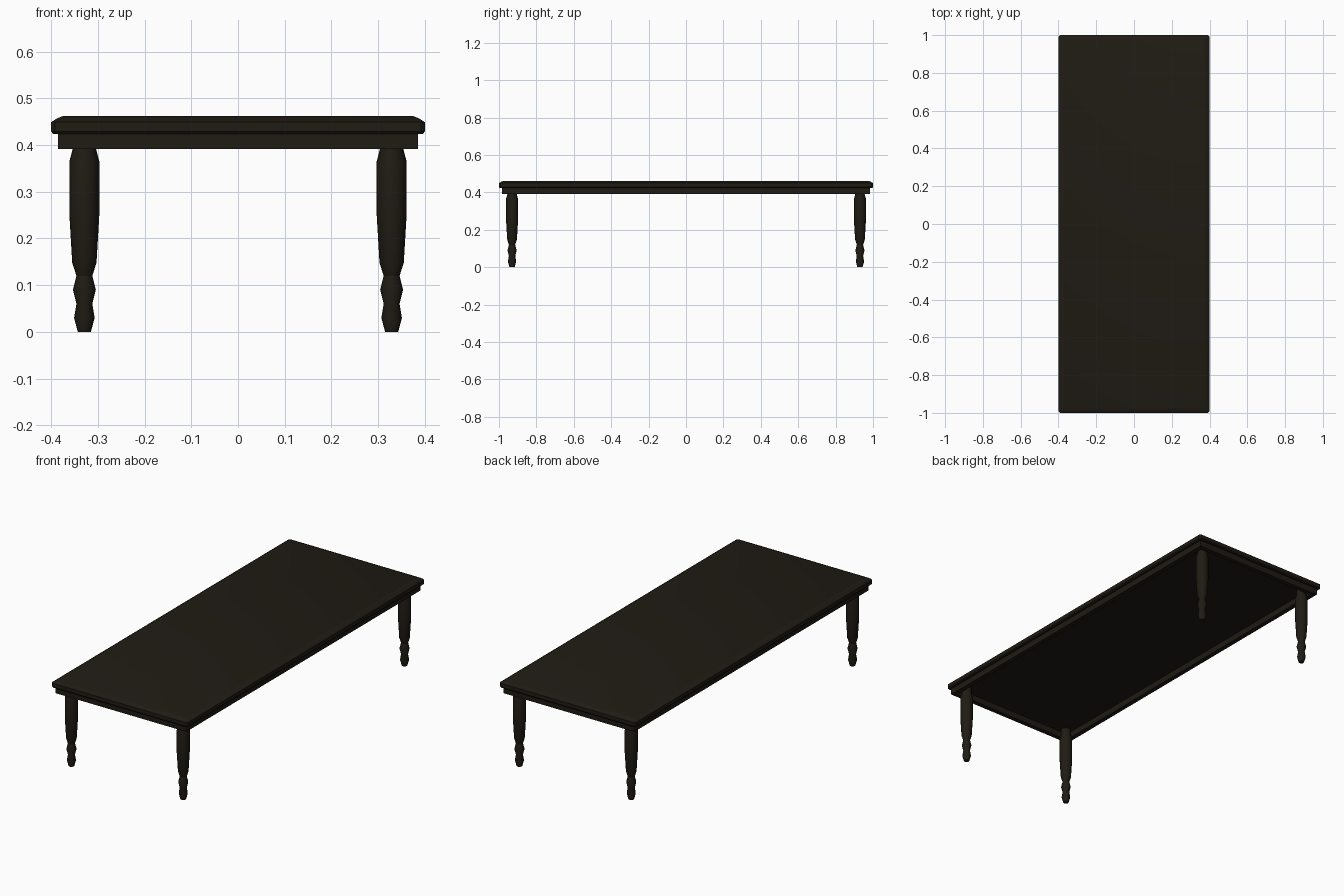
import bpy, bmesh, math

if "Cube" in bpy.data.objects:
    bpy.data.objects.remove(bpy.data.objects["Cube"])

wood = bpy.data.materials.new("dark_wood")
wood.diffuse_color = (0.014, 0.011, 0.007, 1)
wood.use_nodes = True
wood.node_tree.nodes["Principled BSDF"].inputs["Base Color"].default_value = wood.diffuse_color


def loft(name, rings, hollow=False, smooth=30):
    """Skin a stack of matching rings; cap the ends or close into a loop."""
    bm = bmesh.new()
    loops = [[bm.verts.new(p) for p in ring] for ring in rings]
    pairs = list(zip(loops, loops[1:]))
    if hollow:
        pairs.append((loops[-1], loops[0]))
    else:
        bm.faces.new(loops[0])
        bm.faces.new(loops[-1])
    n = len(loops[0])
    for a, b in pairs:
        for i in range(n):
            j = (i + 1) % n
            bm.faces.new((a[i], a[j], b[j], b[i]))
    bmesh.ops.recalc_face_normals(bm, faces=bm.faces)
    me = bpy.data.meshes.new(name)
    bm.to_mesh(me)
    bm.free()
    me.materials.append(wood)
    ob = bpy.data.objects.new(name, me)
    bpy.context.collection.objects.link(ob)
    bpy.ops.object.select_all(action='DESELECT')
    ob.select_set(True)
    bpy.context.view_layer.objects.active = ob
    bpy.ops.object.shade_smooth_by_angle(angle=math.radians(smooth))
    return ob


def rect(x, y, z, c=0.0):
    """Rectangle ring, with clipped corners when c > 0."""
    if c == 0:
        return [(x, y, z), (-x, y, z), (-x, -y, z), (x, -y, z)]
    return [(x, y - c, z), (x - c, y, z), (c - x, y, z), (-x, y - c, z),
            (-x, c - y, z), (c - x, -y, z), (x - c, -y, z), (x, c - y, z)]


# Tabletop with eased edges: (inset, z)
edge = [(0.004, 0.424), (0, 0.429), (0, 0.449), (0.012, 0.457), (0.025, 0.462)]
loft("tabletop", [rect(0.4 - d, 1 - d, z, 0.008) for d, z in edge])

# Open apron frame under the top
outer, inner = (0.385, 0.985), (0.36, 0.96)
loft("apron", [rect(*outer, 0.392), rect(*outer, 0.425),
               rect(*inner, 0.425), rect(*inner, 0.392)], hollow=True)

# Turned legs: (radius, z)
profile = [(0.014, 0), (0.022, 0.03), (0.017, 0.06), (0.0245, 0.09),
           (0.017, 0.12), (0.026, 0.148), (0.032, 0.25), (0.032, 0.365),
           (0.025, 0.392), (0.024, 0.425)]
SIDES = 16
for sx, side in ((-1, "left"), (1, "right")):
    for sy, end in ((-1, "front"), (1, "back")):
        rings = [[(sx * 0.329 + r * math.cos(2 * math.pi * i / SIDES),
                   sy * 0.93 + r * math.sin(2 * math.pi * i / SIDES), z)
                  for i in range(SIDES)] for r, z in profile]
        loft(f"{end}_{side}_leg", rings)
